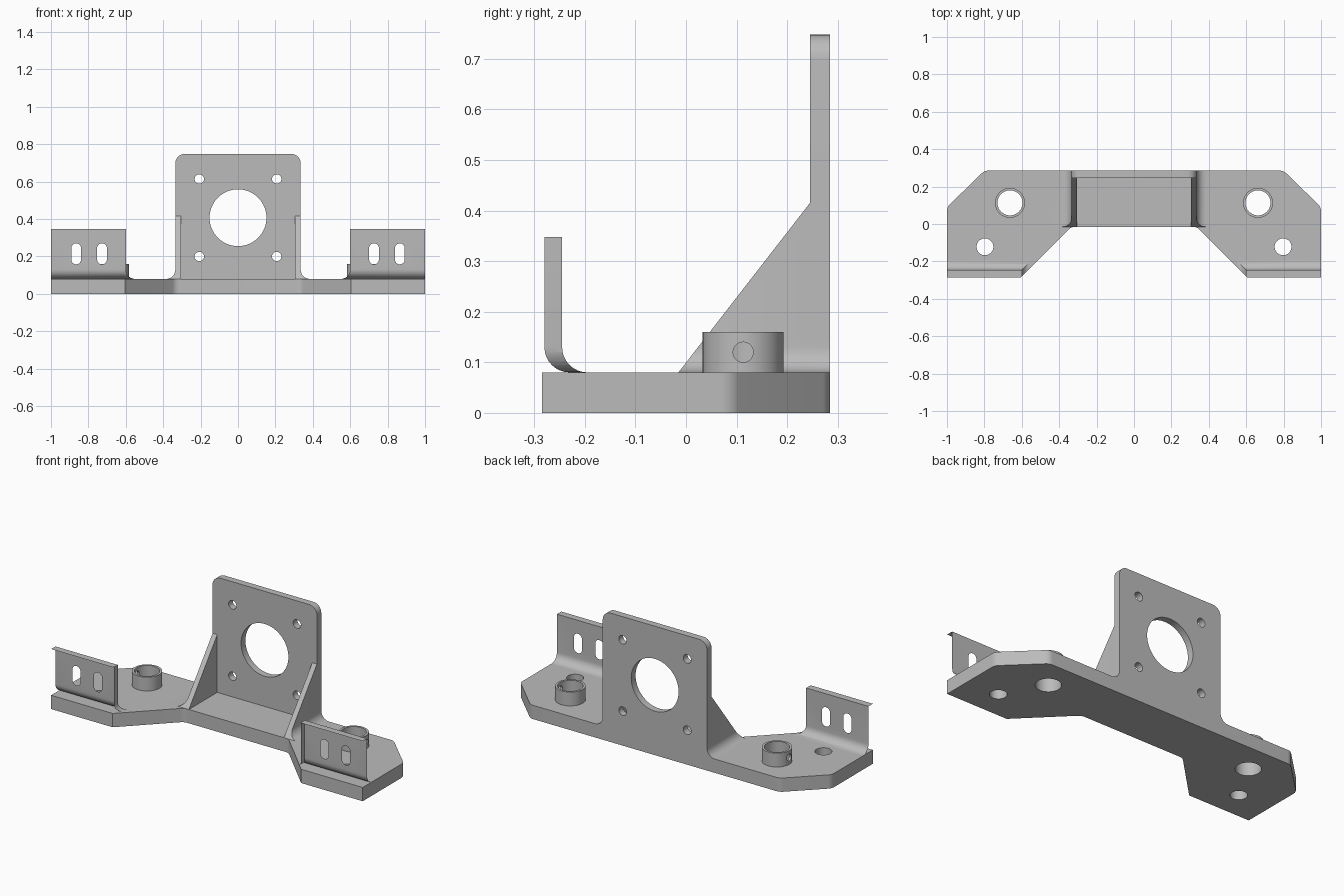
import bpy, bmesh, math
from mathutils import Vector, Matrix

cube = bpy.data.objects.get("Cube")
if cube:
    bpy.data.objects.remove(cube, do_unlink=True)

BASE_TOP = 0.08
BACK, FRONT = 0.285, -0.285
FILLET = 0.05


def rounded(corners, steps=8):
    """Outline from (u, v) or (u, v, radius) corners, rounding those with a radius."""
    out = []
    for i, corner in enumerate(corners):
        p = Vector(corner[:2])
        if len(corner) == 2:
            out.append(p)
            continue
        r = corner[2]
        d1 = (Vector(corners[i - 1][:2]) - p).normalized()
        d2 = (Vector(corners[(i + 1) % len(corners)][:2]) - p).normalized()
        half = d1.angle(d2) / 2
        centre = p + (d1 + d2).normalized() * r / math.sin(half)
        start = p + d1 * r / math.tan(half) - centre
        end = p + d2 * r / math.tan(half) - centre
        turn = math.atan2(start.x * end.y - start.y * end.x, start.dot(end))
        for k in range(steps + 1):
            out.append(centre + Matrix.Rotation(turn * k / steps, 2) @ start)
    return out


def circle(u, v, r, sides=48):
    return [Vector((u + r * math.cos(math.tau * k / sides),
                    v + r * math.sin(math.tau * k / sides))) for k in range(sides)]


def prism(name, outline, axis, low, high):
    """Extrude a flat outline along one axis."""
    place = {"x": lambda p, h: (h, p[0], p[1]),
             "y": lambda p, h: (p[0], h, p[1]),
             "z": lambda p, h: (p[0], p[1], h)}[axis]
    bm = bmesh.new()
    a = [bm.verts.new(place(p, low)) for p in outline]
    b = [bm.verts.new(place(p, high)) for p in outline]
    bm.faces.new(a)
    bm.faces.new(b[::-1])
    for i in range(len(a)):
        j = (i + 1) % len(a)
        bm.faces.new((a[i], b[i], b[j], a[j]))
    bmesh.ops.recalc_face_normals(bm, faces=bm.faces)
    mesh = bpy.data.meshes.new(name)
    bm.to_mesh(mesh)
    bm.free()
    ob = bpy.data.objects.new(name, mesh)
    bpy.context.collection.objects.link(ob)
    return ob


def bake(ob):
    """Replace the mesh by its modified result."""
    depsgraph = bpy.context.evaluated_depsgraph_get()
    mesh = bpy.data.meshes.new_from_object(ob.evaluated_get(depsgraph))
    ob.modifiers.clear()
    ob.data = mesh


def combine(ob, other, operation):
    mod = ob.modifiers.new(operation, "BOOLEAN")
    mod.operation, mod.solver, mod.object = operation, "EXACT", other
    bake(ob)
    bpy.data.objects.remove(other, do_unlink=True)


# Right half of the base plate
outline = rounded([(0, -0.015), (0.335, -0.015, FILLET), (0.605, FRONT), (1, FRONT),
                   (1, 0.09, FILLET), (0.8, BACK, FILLET), (0, BACK)])
bracket = prism("mounting_bracket", outline, "z", 0, BASE_TOP)

# Upright plate with a rounded top corner
upright = prism("upright_plate", rounded([(0, 0), (0.335, 0), (0.335, 0.748, FILLET),
                                          (0, 0.748)]), "y", 0.245, BACK)

# Sloping gusset with a fillet down to the base
gusset = prism("gusset", rounded([(0.305, 0.04), (0.45, 0.04), (0.45, BASE_TOP),
                                  (0.335, BASE_TOP, FILLET), (0.335, 0.5), (0.305, 0.5)]),
               "y", -0.1, BACK)
slope = prism("gusset_slope", [(-0.015, 0.02), (BACK, 0.02), (BACK, 0.415), (0.245, 0.415),
                               (-0.015, BASE_TOP)], "x", 0.2, 0.6)
combine(gusset, slope, "INTERSECT")

# Front flange, filleted to the base and trimmed to its outline
flange = prism("front_flange", rounded([(FRONT, 0.02), (-0.1, 0.02), (-0.1, BASE_TOP),
                                        (-0.245, BASE_TOP, FILLET), (-0.245, 0.348),
                                        (FRONT, 0.348)]), "x", 0.45, 1)
end_shape = prism("flange_end", rounded([(0.4, 0.01), (1.1, 0.01), (1.1, 0.4), (0.6, 0.4),
                                         (0.6, BASE_TOP, FILLET), (0.4, BASE_TOP)]),
                  "y", -0.4, 0.1)
combine(flange, end_shape, "INTERSECT")
combine(flange, prism("flange_trim", outline, "z", 0, 0.5), "INTERSECT")

# Round boss
BOSS = (0.663, 0.113)
boss = prism("boss", circle(*BOSS, 0.08), "z", 0.04, 0.16)

for part in (upright, gusset, flange, boss):
    combine(bracket, part, "UNION")

# Holes: centre opening, screw holes, boss bore and its side hole, base hole, slots
holes = [prism("centre_opening", circle(0, 0.407, 0.152, 64), "y", 0.15, 0.4),
         prism("boss_bore", circle(*BOSS, 0.067), "z", -0.1, 0.3),
         prism("boss_side_hole", circle(BOSS[1], 0.12, 0.02, 24), "x", BOSS[0], 0.8),
         prism("base_hole", circle(0.797, -0.122, 0.045), "z", -0.1, 0.3)]
for z in (0.2, 0.614):
    holes.append(prism("screw_hole", circle(0.207, z, 0.025, 24), "y", 0.15, 0.4))
for x in (0.727, 0.865):
    w, h, r = 0.026, 0.056, 0.0255
    holes.append(prism("slot", rounded([(x - w, 0.214 - h, r), (x + w, 0.214 - h, r),
                                        (x + w, 0.214 + h, r), (x - w, 0.214 + h, r)]),
                       "y", -0.4, -0.2))
for hole in holes:
    combine(bracket, hole, "DIFFERENCE")

# Open the middle and mirror to the other side
bm = bmesh.new()
bm.from_mesh(bracket.data)
middle = [f for f in bm.faces if all(abs(v.co.x) < 1e-4 for v in f.verts)]
bmesh.ops.delete(bm, geom=middle, context="FACES")
bm.to_mesh(bracket.data)
bm.free()
mirror = bracket.modifiers.new("mirror", "MIRROR")
mirror.use_clip = True
bake(bracket)

# Grey material
grey = bpy.data.materials.new("plain grey")
grey.use_nodes = True
colour = (0.5, 0.5, 0.5, 1)
grey.diffuse_color = colour
grey.node_tree.nodes["Principled BSDF"].inputs["Base Color"].default_value = colour
bracket.data.materials.clear()
bracket.data.materials.append(grey)

bpy.ops.object.select_all(action="DESELECT")
bracket.select_set(True)
bpy.context.view_layer.objects.active = bracket
bpy.ops.object.shade_smooth_by_angle(angle=math.radians(25))
